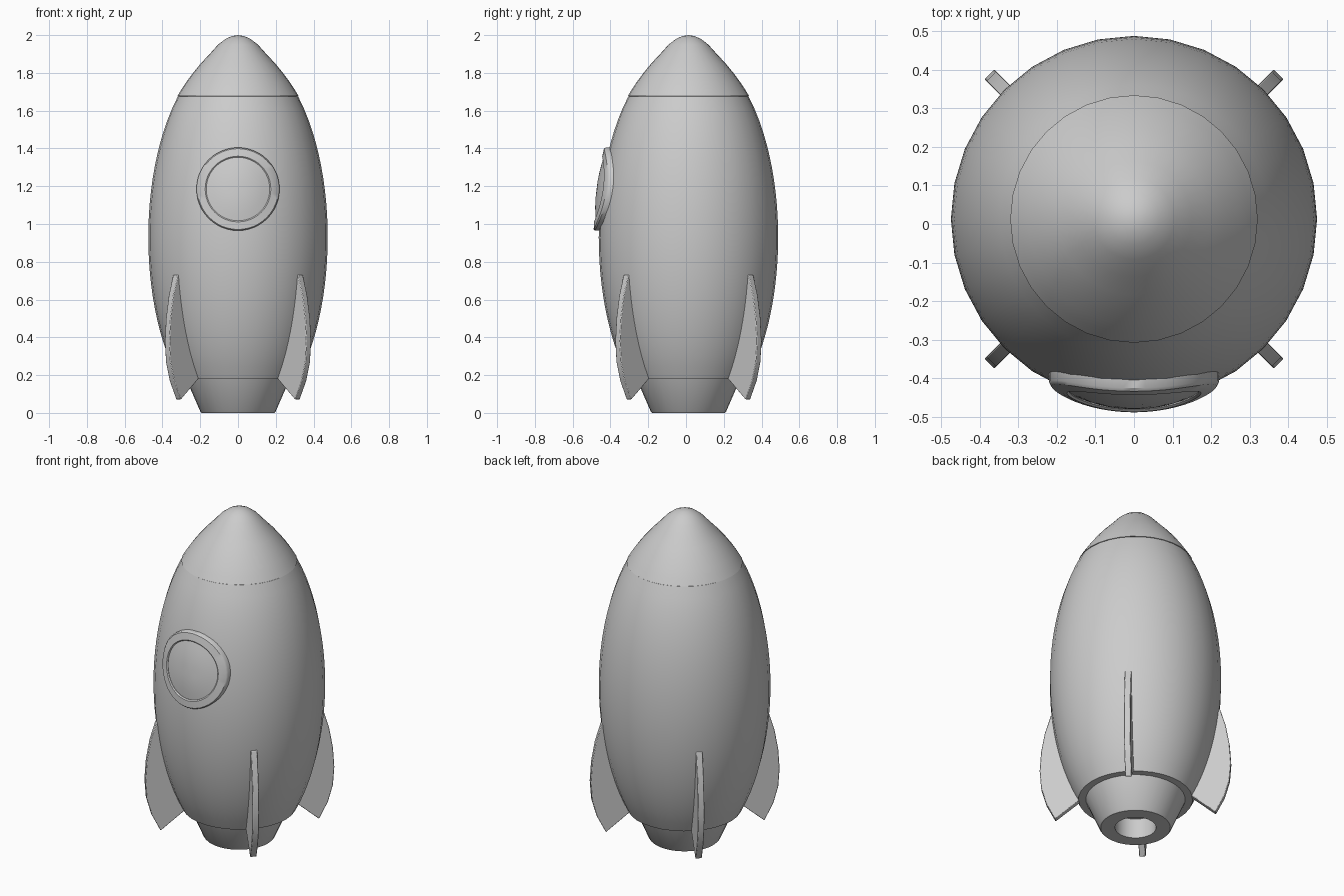
import bpy, bmesh, math

if "Cube" in bpy.data.objects:
    bpy.data.objects.remove(bpy.data.objects["Cube"])

AXIS_Y = 0.013          # body axis, offset because the porthole sticks out in front
SEG = 32


def hull_radius(z):
    return 0.475 * math.sqrt(max(0.0, 1 - ((z - 0.93) / 1.0045) ** 2))


def finish(name, bm, angle=35):
    bmesh.ops.remove_doubles(bm, verts=bm.verts, dist=1e-5)
    bmesh.ops.recalc_face_normals(bm, faces=bm.faces)
    mesh = bpy.data.meshes.new(name)
    bm.to_mesh(mesh)
    bm.free()
    obj = bpy.data.objects.new(name, mesh)
    bpy.context.collection.objects.link(obj)
    bpy.ops.object.select_all(action='DESELECT')
    obj.select_set(True)
    bpy.context.view_layer.objects.active = obj
    bpy.ops.object.shade_smooth_by_angle(angle=math.radians(angle))
    return obj


def sweep(name, profile, place, seg=SEG, angle=35):
    """Sweep (radius, value) points round a circle; place() maps them to space."""
    bm = bmesh.new()
    rings = []
    for r, v in profile:
        rings.append([bm.verts.new(place(r, v, 2 * math.pi * i / seg))
                      for i in range(seg if r > 0 else 1)])
    for a, b in zip(rings, rings[1:]):
        for i in range(seg):
            j = (i + 1) % seg
            quad = [a[i % len(a)], a[j % len(a)], b[j % len(b)], b[i % len(b)]]
            bm.faces.new(list(dict.fromkeys(quad)))
    return finish(name, bm, angle)


def upright(r, z, t):
    return (r * math.cos(t), AXIS_Y + r * math.sin(t), z)


def on_hull(r, out, t):
    """Point on a circle projected on to the hull front, raised by out."""
    x, z = r * math.cos(t), 1.185 + r * math.sin(t)
    return (x, AXIS_Y - math.sqrt(hull_radius(z) ** 2 - x * x) - out, z)


# Hull
hull = [(0, 0.18)]
for i in range(25):
    z = 0.18 + (1.675 - 0.18) * i / 24
    hull.append((hull_radius(z), z))
hull += [(0.305, 1.679), (0, 1.679)]
sweep("hull", hull, upright)

# Nose cone
sweep("nose_cone", [(0, 1.677), (0.321, 1.677), (0.300, 1.712), (0.275, 1.75),
                    (0.238, 1.80), (0.197, 1.85), (0.150, 1.90), (0.105, 1.95),
                    (0.066, 1.98), (0.032, 1.995), (0, 2.0)], upright)

# Engine nozzle with hollow throat
sweep("nozzle", [(0, 0.13), (0.114, 0.12), (0.114, 0), (0.193, 0), (0.199, 0.006),
                 (0.275, 0.18), (0, 0.18)], upright)

# Porthole frame and glass, both following the hull curve
sweep("porthole_frame", [(0.22, -0.015), (0.22, 0.02), (0.214, 0.027), (0.174, 0.027),
                         (0.168, 0.021), (0.168, -0.01)], on_hull, 48)
sweep("porthole_glass", [(0.169, 0.018), (0.13, 0.022), (0.09, 0.025),
                         (0.045, 0.027), (0, 0.027)], on_hull, 48)

# Four diagonal fins
outer = [(0.469, 0.73), (0.502, 0.62), (0.523, 0.50), (0.531, 0.38),
         (0.523, 0.27), (0.495, 0.17), (0.445, 0.07)]
inner = [(hull_radius(z) - 0.012, z) for z in (0.185, 0.3, 0.42, 0.55, 0.66, 0.73)]
HALF = 0.018
for k, name in enumerate(("back_right", "back_left", "front_left", "front_right")):
    a = math.radians(45 + 90 * k)
    ca, sa = math.cos(a), math.sin(a)
    bm = bmesh.new()
    sides = [[bm.verts.new((r * ca - s * sa, AXIS_Y + r * sa + s * ca, z))
              for r, z in outer + inner] for s in (-HALF, HALF)]
    n = len(sides[0])
    for side in sides:
        bm.faces.new(side)
    for i in range(n):
        j = (i + 1) % n
        bm.faces.new((sides[0][i], sides[0][j], sides[1][j], sides[1][i]))
    fin = finish("fin_" + name, bm)
    bevel = fin.modifiers.new("soft_edges", 'BEVEL')
    bevel.width = 0.004
    bevel.segments = 2
    bevel.limit_method = 'ANGLE'
    bevel.angle_limit = math.radians(40)
